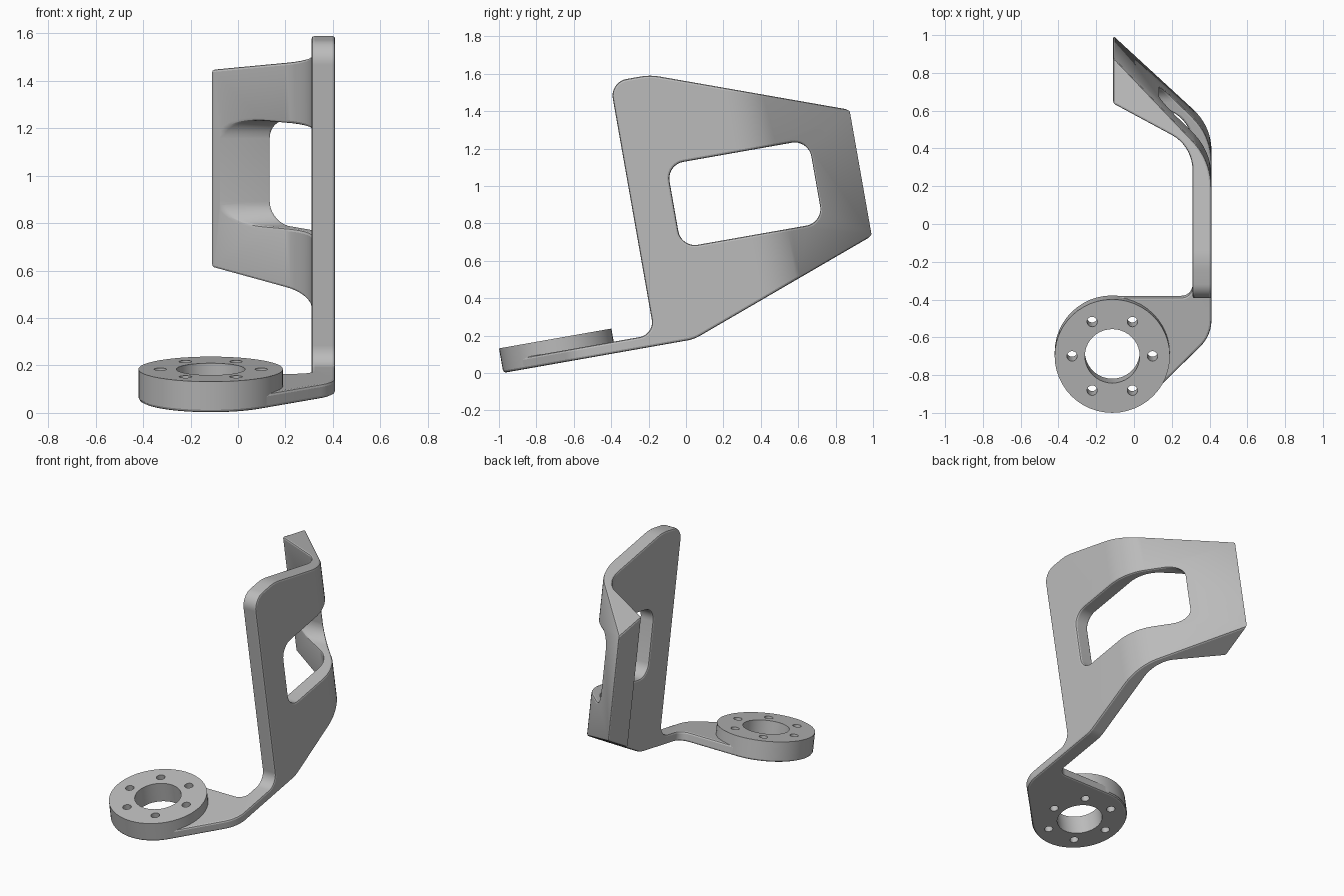
import bpy, bmesh, math
from mathutils import Vector, Matrix

if "Cube" in bpy.data.objects:
    bpy.data.objects.remove(bpy.data.objects["Cube"])

TILT = Matrix.Translation((0, 0, -0.004)) @ Matrix.Rotation(math.radians(10), 4, "X")
RING_X, RING_Y, RING_R = -0.115, -0.656, 0.305

grey = bpy.data.materials.new("plain grey")
grey.use_nodes = True
grey.diffuse_color = (0.5, 0.5, 0.5, 1)
grey.node_tree.nodes["Principled BSDF"].inputs["Base Color"].default_value = (0.5, 0.5, 0.5, 1)


def rounded(corners, steps=9):
    """Turn (a, b, radius) corners into a filleted 2D outline."""
    out = []
    for i, (a, b, r) in enumerate(corners):
        p = Vector((a, b))
        if r == 0:
            out.append(p)
            continue
        d0 = (Vector(corners[i - 1][:2]) - p).normalized()
        d1 = (Vector(corners[(i + 1) % len(corners)][:2]) - p).normalized()
        half = d0.angle(d1) / 2
        centre = p + (d0 + d1).normalized() * (r / math.sin(half))
        start = p + d0 * (r / math.tan(half)) - centre
        end = p + d1 * (r / math.tan(half)) - centre
        sweep = math.atan2(start.cross(end), start.dot(end))
        for k in range(steps + 1):
            out.append(centre + Matrix.Rotation(sweep * k / steps, 2) @ start)
    return out


def prism(name, outline, low, high, along_x=False):
    """Extrude an outline along z, or along x when the outline lies in yz."""
    bm = bmesh.new()
    put = (lambda p: (low, p.x, p.y)) if along_x else (lambda p: (p.x, p.y, low))
    face = bm.faces.new([bm.verts.new(put(p)) for p in outline])
    moved = bmesh.ops.extrude_face_region(bm, geom=[face])["geom"]
    step = Vector((high - low, 0, 0) if along_x else (0, 0, high - low))
    bmesh.ops.translate(bm, verts=[v for v in moved if isinstance(v, bmesh.types.BMVert)], vec=step)
    bmesh.ops.recalc_face_normals(bm, faces=bm.faces)
    mesh = bpy.data.meshes.new(name)
    bm.to_mesh(mesh)
    bm.free()
    obj = bpy.data.objects.new(name, mesh)
    bpy.context.collection.objects.link(obj)
    mesh.materials.append(grey)
    return obj


def circle(x, y, r, count, start=0, end=360):
    full = end - start == 360
    n = count if full else count - 1
    angles = [math.radians(start + (end - start) * k / n) for k in range(count)]
    return [Vector((x + r * math.cos(t), y + r * math.sin(t))) for t in angles]


def apply(obj, mod):
    bpy.ops.object.select_all(action="DESELECT")
    bpy.context.view_layer.objects.active = obj
    obj.select_set(True)
    bpy.ops.object.modifier_apply(modifier=mod.name)


def boolean(obj, cutter, operation):
    mod = obj.modifiers.new("cut", "BOOLEAN")
    mod.operation, mod.solver, mod.object = operation, "EXACT", cutter
    apply(obj, mod)


# Plan of the bracket: round foot, side strap and bent wing
foot = [(p.x, p.y, 0) for p in circle(RING_X, RING_Y, RING_R - 0.002, 36, 90, 315)]
plan = rounded(foot + [
    (0.41, -0.56, 0.2), (0.41, 0.592, 0.33), (-0.11, 1.112, 0),
    (-0.11, 0.879, 0.02), (0.31, 0.663, 0.2), (0.31, -0.353, 0.06)])
bracket = prism("bracket", plan, 0, 2)

# Side outline trims the bracket to a thin foot and a tall tapered plate
side = rounded([
    (-1.2, 0.174, 0), (0.074, 0.174, 0.2), (1.112, 0.555, 0), (1.112, 1.236, 0),
    (0.088, 1.607, 0.3), (-0.13, 1.607, 0.09), (-0.13, 0.236, 0.08), (-1.2, 0.236, 0)])
side_cutter = prism("side_cutter", side, -1, 1, along_x=True)
boolean(bracket, side_cutter, "INTERSECT")

# Rounded window through plate and wing
window = rounded([(0.092, 0.668, 0.09), (0.862, 0.668, 0.09),
                  (0.862, 1.118, 0.09), (0.092, 1.118, 0.09)])
window_cutter = prism("window_cutter", window, -1, 1, along_x=True)
boolean(bracket, window_cutter, "DIFFERENCE")

# Softened edges
bevel = bracket.modifiers.new("edges", "BEVEL")
bevel.width, bevel.segments = 0.012, 2
bevel.limit_method, bevel.angle_limit = "ANGLE", math.radians(30)
bevel.use_clamp_overlap = False
apply(bracket, bevel)

# Mounting ring
ring = prism("mounting_ring", circle(RING_X, RING_Y, RING_R, 48), 0.187, 0.307)

# Centre bore and six bolt holes through ring and foot
holes = [(RING_X, RING_Y, 0.145, 40)]
for k in range(6):
    t = math.radians(60 * k)
    holes.append((RING_X + 0.213 * math.cos(t), RING_Y + 0.213 * math.sin(t), 0.027, 20))
cutters = [side_cutter, window_cutter]
for hole in holes:
    drill = prism("hole_cutter", circle(*hole), 0, 0.5)
    for part in (ring, bracket):
        boolean(part, drill, "DIFFERENCE")
    cutters.append(drill)
for cutter in cutters:
    bpy.data.objects.remove(cutter)

# Smooth the curves, keep the edges sharp, tilt into place
for part in (bracket, ring):
    bpy.ops.object.select_all(action="DESELECT")
    bpy.context.view_layer.objects.active = part
    part.select_set(True)
    bpy.ops.object.shade_smooth_by_angle(angle=math.radians(20))
    part.matrix_world = TILT
